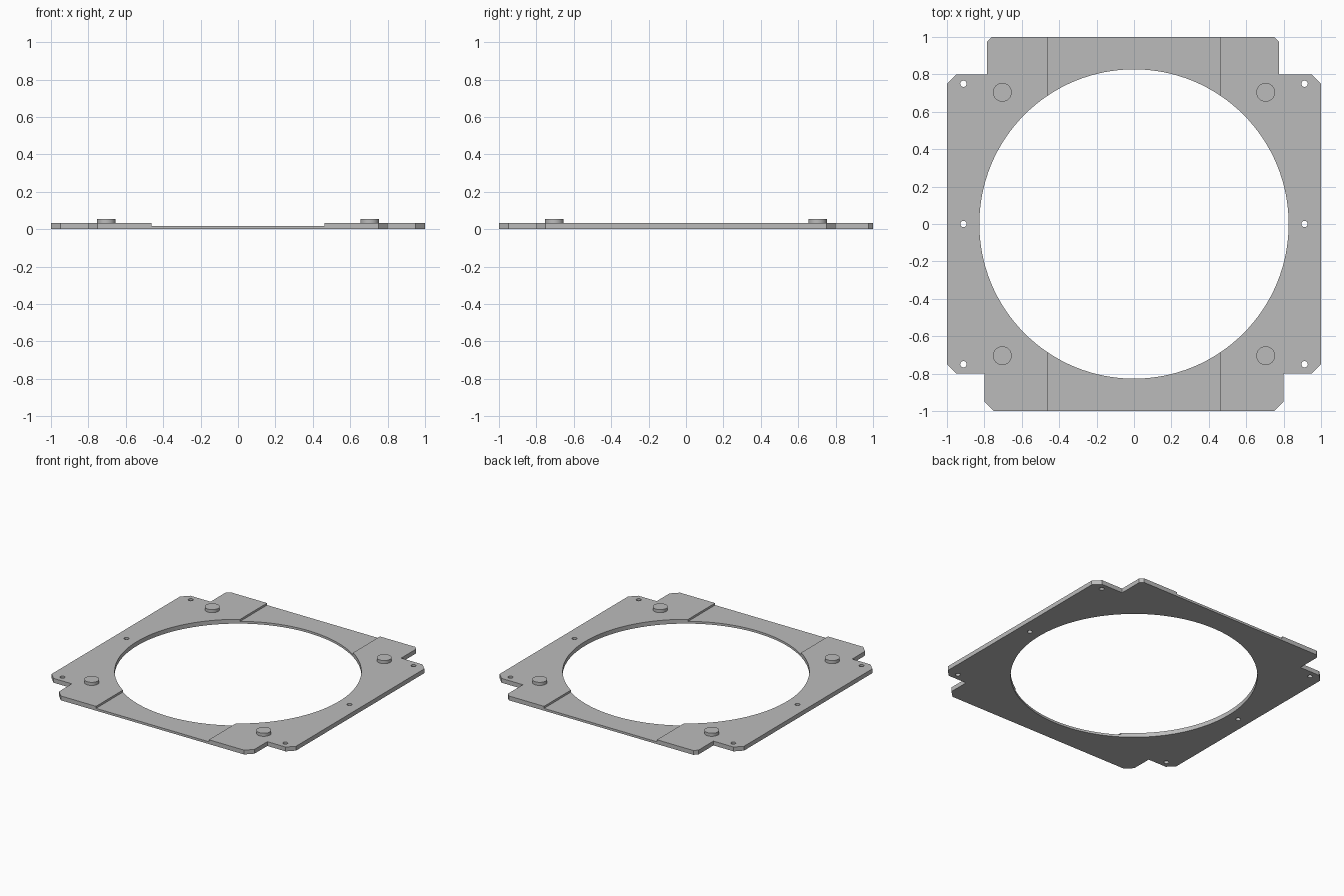
import bpy, bmesh, math

if "Cube" in bpy.data.objects:
    bpy.data.objects.remove(bpy.data.objects["Cube"])

grey = bpy.data.materials.new("plain grey")
grey.diffuse_color = (0.5, 0.5, 0.5, 1)
grey.use_nodes = True
grey.node_tree.nodes["Principled BSDF"].inputs["Base Color"].default_value = grey.diffuse_color

PLATE_TOP, RECESS_TOP, PEG_TOP = 0.032, 0.017, 0.055
RECESS_HALF = 0.462


def finish(name, bm):
    bmesh.ops.recalc_face_normals(bm, faces=bm.faces)
    mesh = bpy.data.meshes.new(name)
    bm.to_mesh(mesh)
    bm.free()
    mesh.materials.append(grey)
    obj = bpy.data.objects.new(name, mesh)
    bpy.context.collection.objects.link(obj)
    return obj


def prism(name, outline, z0, z1):
    bm = bmesh.new()
    face = bm.faces.new([bm.verts.new((x, y, z0)) for x, y in outline])
    top = bmesh.ops.extrude_face_region(bm, geom=[face])["geom"]
    moved = [v for v in top if isinstance(v, bmesh.types.BMVert)]
    bmesh.ops.translate(bm, verts=moved, vec=(0, 0, z1 - z0))
    return finish(name, bm)


def disc(name, x, y, radius, z0, z1, sides):
    ring = [(x + radius * math.cos(2 * math.pi * i / sides),
             y + radius * math.sin(2 * math.pi * i / sides)) for i in range(sides)]
    return prism(name, ring, z0, z1)


def smooth(obj):
    bpy.ops.object.select_all(action="DESELECT")
    obj.select_set(True)
    bpy.context.view_layer.objects.active = obj
    bpy.ops.object.shade_smooth_by_angle(angle=math.radians(30))


# Plate outline: side wings, narrower chamfered front and back tabs
outline = [(-0.75, -1), (0.75, -1), (0.8, -0.95), (0.8, -0.8), (0.95, -0.8),
           (1, -0.75), (1, 0.75), (0.95, 0.8), (0.775, 0.8), (0.775, 0.975),
           (0.75, 1), (-0.76, 1), (-0.785, 0.975), (-0.785, 0.8), (-0.95, 0.8),
           (-1, 0.75), (-1, -0.75), (-0.95, -0.8), (-0.8, -0.8), (-0.8, -0.95)]
plate = prism("frame_plate", outline, 0, PLATE_TOP)

# Cutters: large opening, shallow central channel, screw holes
w = RECESS_HALF
cutters = [disc("opening_cutter", 0, 0, 0.827, -0.1, 0.1, 128),
           prism("channel_cutter", [(-w, -1.1), (w, -1.1), (w, 1.1), (-w, 1.1)],
                 RECESS_TOP, 0.1)]
for x in (-0.912, 0.912):
    for y in (-0.75, 0, 0.75):
        cutters.append(disc("hole_cutter", x, y, 0.017, -0.1, 0.1, 24))

bpy.context.view_layer.objects.active = plate
for cutter in cutters:
    mod = plate.modifiers.new("cut", "BOOLEAN")
    mod.operation, mod.solver, mod.object = "DIFFERENCE", "EXACT", cutter
    bpy.ops.object.modifier_apply(modifier=mod.name)
    bpy.data.objects.remove(cutter)
smooth(plate)

# Round locating pegs near the four corners
for x in (-0.704, 0.704):
    for y in (-0.704, 0.704):
        smooth(disc("locating_peg", x, y, 0.05, PLATE_TOP - 0.002, PEG_TOP, 48))
